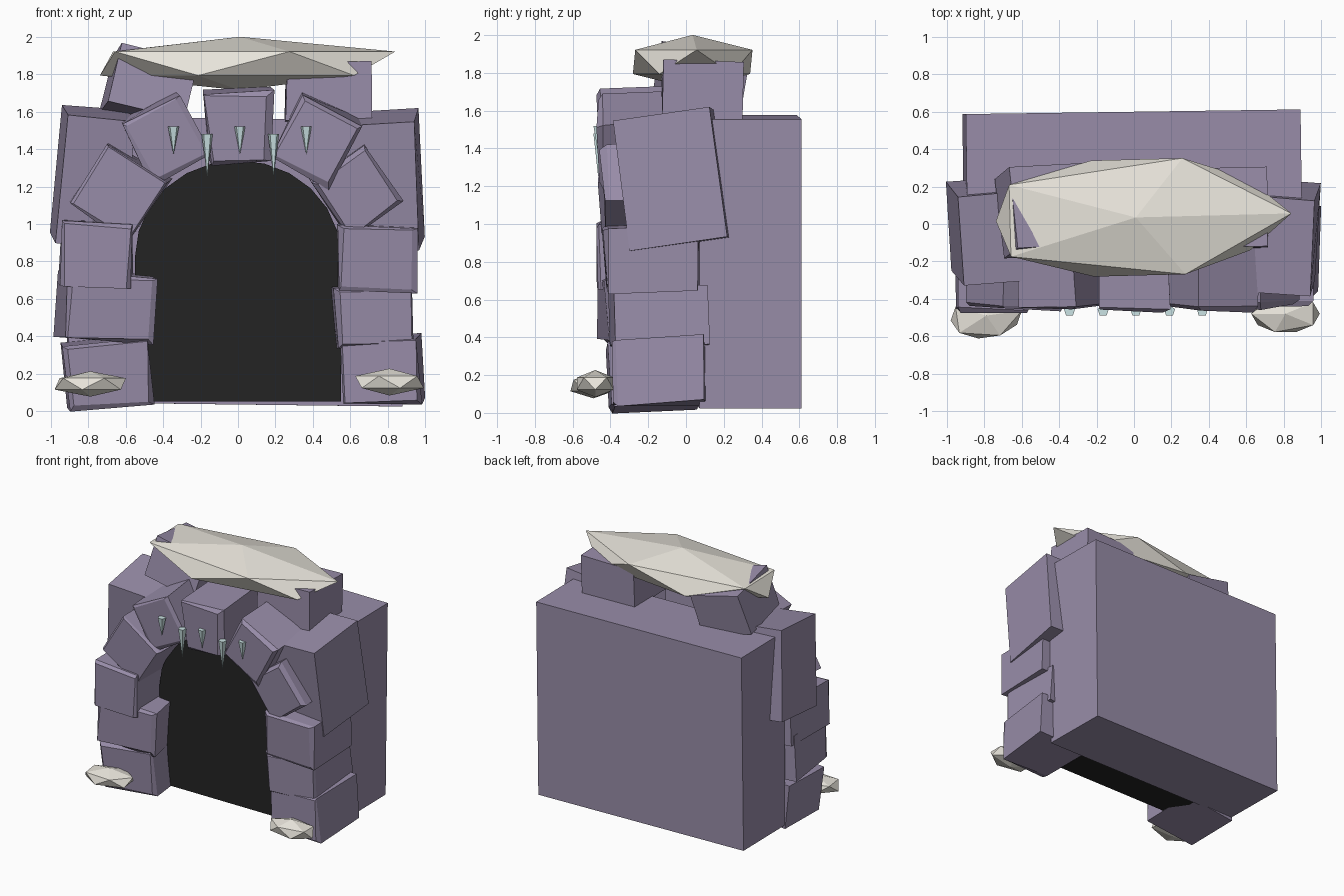
import bpy, bmesh, math, random
from mathutils import Matrix, Vector, Euler

if "Cube" in bpy.data.objects:
    bpy.data.objects.remove(bpy.data.objects["Cube"])

random.seed(4)


def material(name, rgb):
    m = bpy.data.materials.new(name)
    m.diffuse_color = (*rgb, 1)
    m.use_nodes = True
    m.node_tree.nodes["Principled BSDF"].inputs["Base Color"].default_value = m.diffuse_color
    return m


STONE = material("purple stone", (0.315, 0.265, 0.395))
SNOW = material("snow", (0.81, 0.78, 0.71))
ICE = material("ice", (0.60, 0.77, 0.78))
DARK = material("cave dark", (0.017, 0.017, 0.017))


def finish(name, bm, mat):
    bmesh.ops.recalc_face_normals(bm, faces=bm.faces[:])
    me = bpy.data.meshes.new(name)
    bm.to_mesh(me)
    bm.free()
    me.materials.append(mat)
    ob = bpy.data.objects.new(name, me)
    bpy.context.collection.objects.link(ob)
    return ob


def block(name, center, size, rot=(0, 0, 0), jitter=0.0, chamfer=0.0, flare=0.0):
    """Rough stone: rot is degrees (pitch, roll seen from front, yaw)."""
    bm = bmesh.new()
    bmesh.ops.create_cube(bm, size=1)
    front = [e for e in bm.edges if all(v.co.y < 0 for v in e.verts)]
    for v in bm.verts:
        v.co = Vector(c * s for c, s in zip(v.co, size))
    if chamfer:
        # worn front edges
        bmesh.ops.bevel(bm, geom=front, offset=chamfer, segments=1,
                        affect='EDGES', profile=0.5)
    r = Euler([math.radians(a) for a in (rot[0], -rot[1], rot[2])]).to_matrix()
    for v in bm.verts:
        v.co.x *= 1 + flare * v.co.z / size[2]
        v.co += Vector(random.uniform(-jitter, jitter) for _ in range(3))
        v.co = r @ v.co + Vector(center)
    return finish(name, bm, STONE)


def snow_lump(name, center, size, turn=0, under=1.0):
    """Squashed icosphere; under narrows its lower half."""
    bm = bmesh.new()
    bmesh.ops.create_icosphere(bm, subdivisions=1, radius=1)
    for v in bm.verts:
        if v.co.z < 0:
            v.co.x *= under
    bmesh.ops.transform(bm, verts=bm.verts[:], matrix=Matrix.Translation(center)
                        @ Matrix.Rotation(math.radians(turn), 4, 'Z')
                        @ Matrix.Diagonal((*size, 1)))
    return finish(name, bm, SNOW)


# Rock mass behind the arch
block("back_rock", (-0.01, 0.33, 0.80), (1.79, 0.54, 1.53), (0, -0.7, 0.8))

# Dark arched cave opening, set back inside the stones
bm = bmesh.new()
outline = [(-0.55, 0.05), (0.55, 0.05)]
outline += [(0.55 * math.cos(a), 0.83 + 0.51 * math.sin(a))
            for a in [math.pi * i / 12 for i in range(13)]]
face = bm.faces.new([bm.verts.new((x, -0.2, z)) for x, z in outline])
ext = bmesh.ops.extrude_face_region(bm, geom=[face])
for v in ext["geom"]:
    if isinstance(v, bmesh.types.BMVert):
        v.co.y = 0.08
finish("cave_opening", bm, DARK)

# Side pillars: x, z, width, height, roll, yaw, front y, back y
PILLARS = [
    (-0.70, 0.205, 0.46, 0.36, 5, 2, -0.41, 0.07),
    (-0.71, 0.56, 0.47, 0.36, -3, 7, -0.45, 0.04),
    (-0.755, 0.84, 0.38, 0.36, -2, 0, -0.47, 0.05),
    (0.765, 0.22, 0.42, 0.35, 2, -2, -0.39, 0.10),
    (0.72, 0.51, 0.42, 0.32, 3, 3, -0.39, 0.10),
    (0.745, 0.82, 0.41, 0.35, 0, 0, -0.43, 0.06),
]
for i, (x, z, w, h, roll, yaw, y0, y1) in enumerate(PILLARS):
    block(f"pillar_stone_{i + 1}", (x, (y0 + y1) / 2, z), (w, y1 - y0, h),
          (2, roll, yaw), 0.012, 0.02)

# Arch stones: x, z, width, height, roll, front y
ARCH = [
    (-0.635, 1.175, 0.39, 0.39, -33, -0.45),
    (-0.39, 1.455, 0.35, 0.37, 28, -0.45),
    (0.00, 1.525, 0.35, 0.38, 2, -0.46),
    (0.42, 1.45, 0.36, 0.38, -27, -0.46),
    (0.635, 1.175, 0.36, 0.37, 35, -0.44),
]
for i, (x, z, w, h, roll, y0) in enumerate(ARCH):
    block(f"arch_stone_{i + 1}", (x, (y0 + 0.02) / 2, z), (w, 0.02 - y0, h),
          (3, roll, 0), 0.012, 0.022, 0.18 if i == 2 else 0)

# Large shoulder blocks on either side
block("shoulder_left", (-0.78, -0.04, 1.25), (0.36, 0.48, 0.69), (7, -5, 5), 0.006)
block("shoulder_right", (0.76, -0.07, 1.23), (0.42, 0.52, 0.69), (8, 2, -4), 0.006)

# Blocks carrying the snow cap
block("top_block_left", (-0.48, 0.07, 1.73), (0.42, 0.44, 0.32), (-9, -14, 4), 0.006)
block("top_block_right", (0.485, 0.085, 1.705), (0.46, 0.42, 0.31), (-2, 0, 1), 0.006)

# Snow
snow_lump("snow_cap", (0.01, 0.035, 1.858), (0.93, 0.365, 0.143), 1.5, 0.9)
snow_lump("snow_pile_left", (-0.79, -0.49, 0.145), (0.215, 0.135, 0.068), 8)
snow_lump("snow_pile_right", (0.81, -0.48, 0.155), (0.205, 0.115, 0.072), 180)

# Icicles hanging from the arch
for i, x in enumerate((-0.345, -0.165, 0.01, 0.19, 0.365)):
    top, tip = (1.48, 1.25) if i % 2 else (1.52, 1.37)
    bm = bmesh.new()
    bmesh.ops.create_cone(bm, cap_ends=True, segments=5, radius1=0.0,
                          radius2=0.031, depth=top - tip)
    bmesh.ops.remove_doubles(bm, verts=bm.verts[:], dist=0.0005)
    bmesh.ops.translate(bm, verts=bm.verts[:], vec=(x, -0.465, (top + tip) / 2))
    finish(f"icicle_{i + 1}", bm, ICE)
